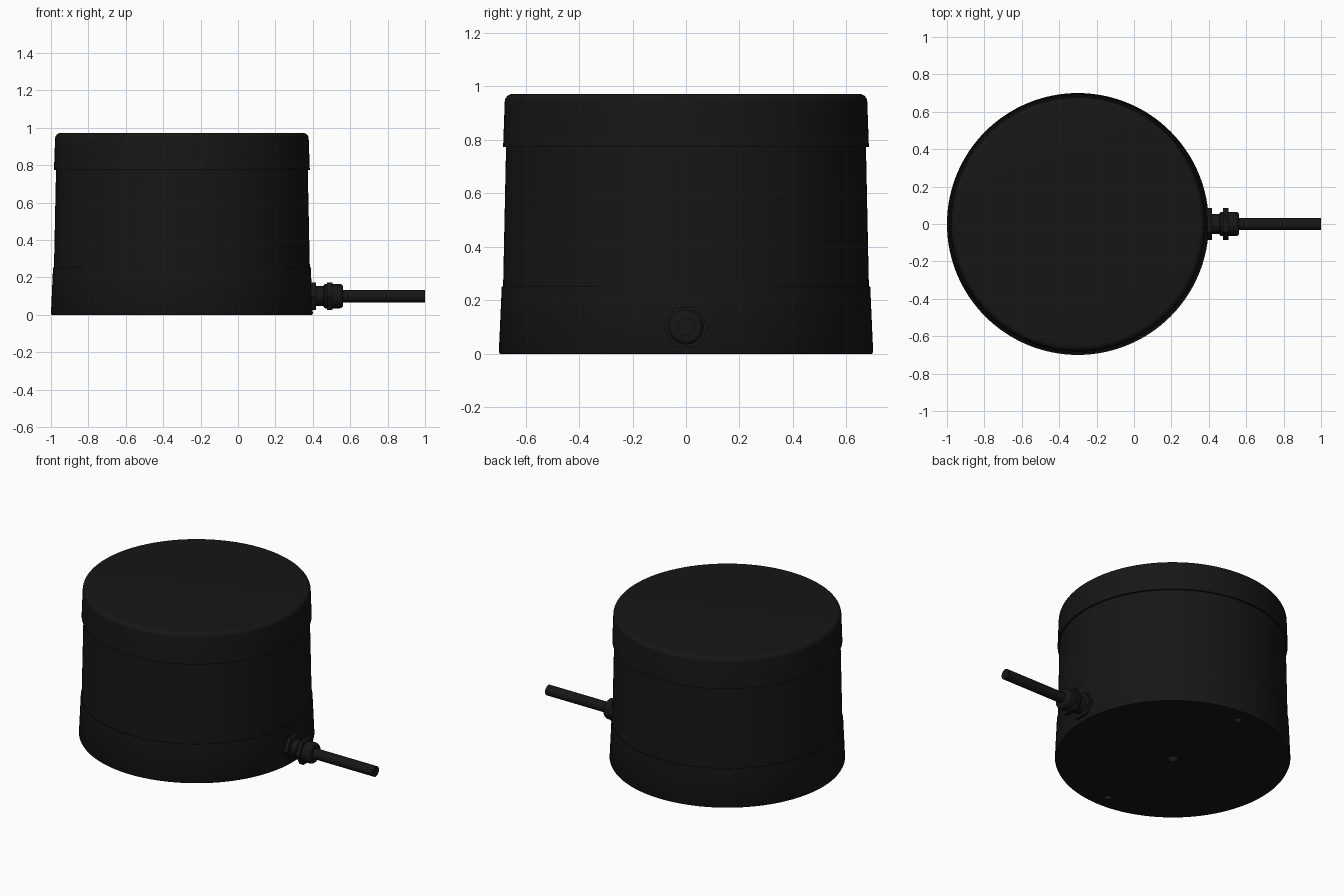
import bpy, bmesh
from math import sin, cos, pi, radians
from mathutils import Matrix

if "Cube" in bpy.data.objects:
    bpy.data.objects.remove(bpy.data.objects["Cube"])

CX = -0.30          # body axis
GLAND_Z = 0.10      # cable axis height

black = bpy.data.materials.new("black_plastic")
black.diffuse_color = (0.008, 0.008, 0.008, 1)
black.use_nodes = True
black.node_tree.nodes["Principled BSDF"].inputs["Base Color"].default_value = black.diffuse_color


def arc(r, h, rad, n=6):
    """Quarter-round outer corner whose outermost point is (r, h - rad)."""
    return [(r - rad + rad * cos(a), h - rad + rad * sin(a))
            for a in (i * pi / 2 / n for i in range(n + 1))]


def lathe(name, profile, sides, matrix, smooth=True):
    """Closed solid of revolution from (radius, height) points."""
    bm = bmesh.new()
    rings = [[bm.verts.new((r * cos(2 * pi * i / sides), r * sin(2 * pi * i / sides), h))
              for i in range(sides)] for r, h in profile]
    for a, b in zip(rings, rings[1:]):
        for i in range(sides):
            j = (i + 1) % sides
            bm.faces.new((a[i], a[j], b[j], b[i]))
    bm.faces.new(rings[0][::-1])
    bm.faces.new(rings[-1])
    mesh = bpy.data.meshes.new(name)
    bm.to_mesh(mesh)
    bm.free()
    mesh.materials.append(black)
    ob = bpy.data.objects.new(name, mesh)
    ob.matrix_world = matrix
    bpy.context.collection.objects.link(ob)
    if smooth:
        bpy.ops.object.select_all(action='DESELECT')
        ob.select_set(True)
        bpy.context.view_layer.objects.active = ob
        bpy.ops.object.shade_smooth_by_angle(angle=radians(30))
    return ob


upright = Matrix.Translation((CX, 0, 0))
along_x = Matrix.Translation((0, 0, GLAND_Z)) @ Matrix.Rotation(pi / 2, 4, 'Y')

# Drum: base ring, tapered housing, overhanging lid
base = lathe("base", [(0.696, 0), (0.70, 0.008), (0.689, 0.252)], 128, upright)
lathe("housing", [(0.684, 0.252), (0.673, 0.775)], 128, upright)
lathe("lid", [(0.684, 0.773)] + arc(0.678, 0.972, 0.03), 128, upright)

# Mounting holes in the underside
for i, (y, r) in enumerate([(-0.60, 0.024), (0, 0.03), (0.60, 0.024)]):
    cutter = lathe(f"hole_cutter_{i}", [(r, -0.05), (r, 0.06)], 24,
                   Matrix.Translation((CX, y, 0)), smooth=False)
    cutter.hide_render = True
    cutter.hide_set(True)
    mod = base.modifiers.new(f"hole_{i}", 'BOOLEAN')
    mod.operation = 'DIFFERENCE'
    mod.solver = 'EXACT'
    mod.object = cutter

# Cable gland: hex nuts have corners pointing to +-y
hex_x = along_x @ Matrix.Rotation(pi / 2, 4, 'Z')
lathe("gland_lock_nut", [(0.085, 0.375), (0.085, 0.416)], 6, hex_x, smooth=False)
lathe("gland_barrel", [(0.054, 0.41), (0.054, 0.47)], 48, along_x)
lathe("gland_hex_collar", [(0.085, 0.476), (0.085, 0.504)], 6, hex_x, smooth=False)
lathe("gland_cap", [(0.058, 0.458), (0.065, 0.466)] + arc(0.065, 0.562, 0.018),
      48, along_x)

# Cable
lathe("cable", [(0.033, 0.55), (0.033, 1.0)], 32, along_x)
